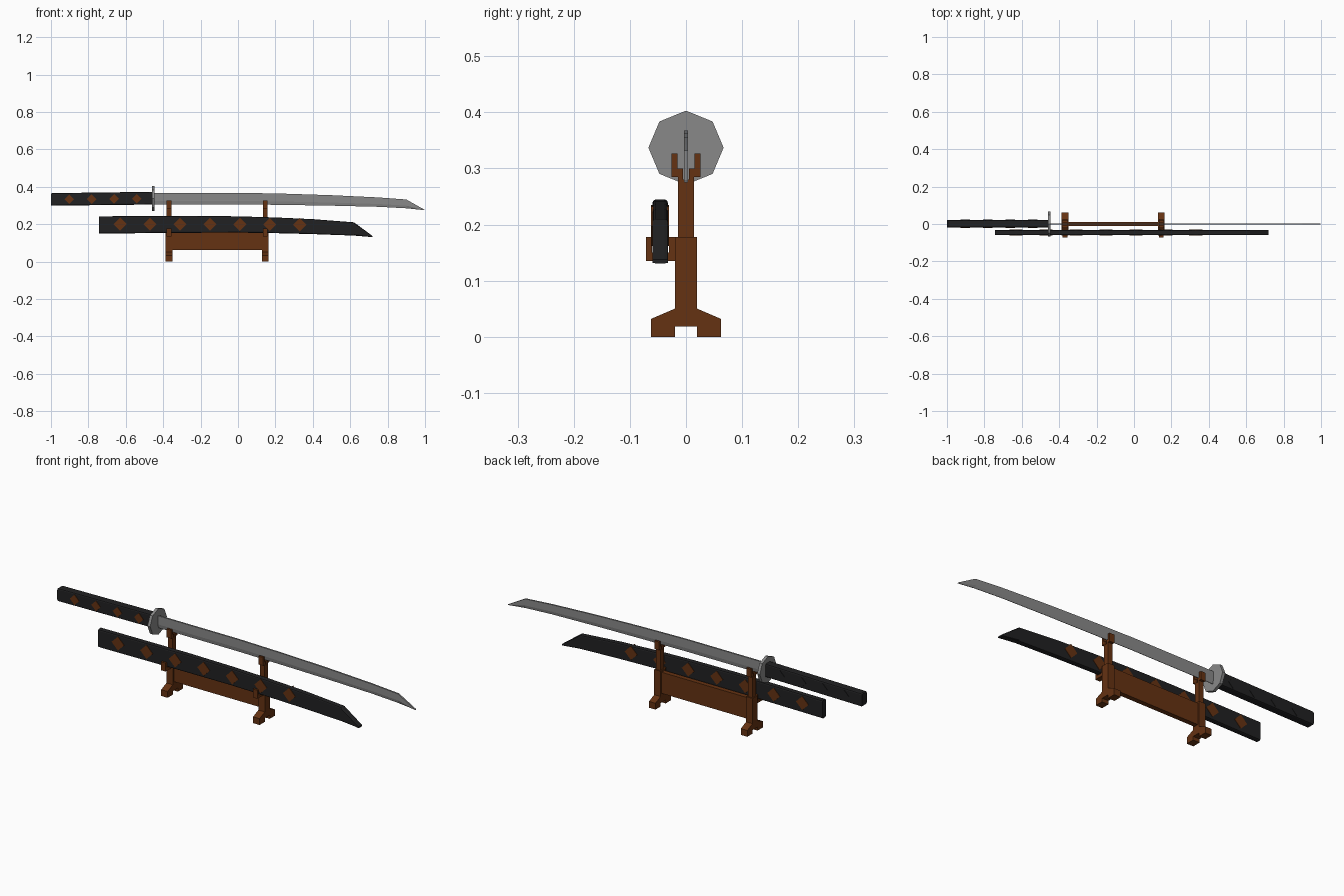
import bpy, bmesh, math

cube = bpy.data.objects.get("Cube")
if cube:
    bpy.data.objects.remove(cube, do_unlink=True)


def material(name, rgb, metallic=0.0):
    m = bpy.data.materials.new(name)
    m.use_nodes = True
    m.diffuse_color = (*rgb, 1)
    node = next(n for n in m.node_tree.nodes if n.type == 'BSDF_PRINCIPLED')
    node.inputs["Base Color"].default_value = (*rgb, 1)
    node.inputs["Roughness"].default_value = 0.6
    return m


wood = material("brown wood", (0.13, 0.032, 0.006))
black = material("black lacquer", (0.015, 0.015, 0.016))
steel = material("grey steel", (0.25, 0.25, 0.25))


def skin(name, rings, mat):
    """Join equal rings of points into a closed solid."""
    bm = bmesh.new()
    loops = [[bm.verts.new(p) for p in ring] for ring in rings]
    n = len(loops[0])
    for a, b in zip(loops, loops[1:]):
        for i in range(n):
            j = (i + 1) % n
            bm.faces.new((a[i], a[j], b[j], b[i]))
    bm.faces.new(loops[0])
    bm.faces.new(loops[-1])
    bmesh.ops.recalc_face_normals(bm, faces=bm.faces)
    mesh = bpy.data.meshes.new(name)
    bm.to_mesh(mesh)
    bm.free()
    mesh.materials.append(mat)
    obj = bpy.data.objects.new(name, mesh)
    bpy.context.collection.objects.link(obj)
    return obj


def prism_x(name, outline, x, width, mat):
    """Extrude a (y, z) outline along x, centred on x."""
    return skin(name, [[(x + s * width / 2, y, z) for y, z in outline] for s in (-1, 1)], mat)


def loft(name, stations, section, y0, mat):
    """Sweep a section through (x, top, bottom) stations; section is (y, height 0-1)."""
    return skin(name, [[(x, y0 + y, bot + t * (top - bot)) for y, t in section]
                       for x, top, bot in stations], mat)


def rounded(half, cut_y, cut_t):
    """Box section with softened corners."""
    quarter = [(half, 0.5 - cut_t), (half - cut_y * 0.3, 0.5 - cut_t * 0.3), (half - cut_y, 0.5)]
    right = [(y, 0.5 - t) for y, t in reversed(quarter)] + [(y, 0.5 + t) for y, t in quarter]
    for k in range(3):
        y, t = quarter[k]
        right[2 - k], right[3 + k] = (y, 0.5 - t), (y, 0.5 + t)
    return right + [(-y, t) for y, t in reversed(right)]


def mirrored(half):
    return half + [(-y, z) for y, z in reversed(half) if y > 0]


def diamond(name, x, z, size, y, mat):
    """Thin diamond plate facing front and back."""
    corners = [(x + size * math.cos(k * math.pi / 2), z + size * math.sin(k * math.pi / 2))
               for k in range(4)]
    skin(name, [[(px, y + d, pz) for px, pz in corners] for d in (-0.002, 0.002)], mat)


# Sword blade, with a flat spine and a fine cutting edge
blade_section = [(0.001, 0), (0.004, 0.3), (0.004, 1), (-0.004, 1), (-0.004, 0.3), (-0.001, 0)]
loft("blade", [(-0.46, 0.368, 0.306), (0, 0.368, 0.306), (0.25, 0.363, 0.303),
               (0.5, 0.355, 0.299), (0.75, 0.343, 0.293), (0.9, 0.332, 0.285),
               (0.996, 0.278, 0.275)], blade_section, 0, steel)

# Eight-sided guard
prism_x("guard", [(0.067 * math.sin(k * math.pi / 4), 0.337 + 0.066 * math.cos(k * math.pi / 4))
                  for k in range(8)], -0.453, 0.015, steel)

# Handle and its diamonds
loft("handle", [(-1, 0.362, 0.302), (-0.995, 0.366, 0.299), (-0.459, 0.373, 0.305)],
     rounded(0.02, 0.006, 0.1), 0.001, black)
for k in range(4):
    x = -0.902 + k * 0.12
    diamond("handle_diamond_front", x, 0.333 + k * 0.001, 0.026, -0.019, wood)
    diamond("handle_diamond_back", x, 0.333 + k * 0.001, 0.026, 0.021, black)

# Scabbard and its diamonds
loft("scabbard", [(-0.742, 0.242, 0.15), (-0.25, 0.245, 0.154), (0, 0.242, 0.155),
                  (0.2, 0.236, 0.152), (0.4, 0.227, 0.147), (0.62, 0.21, 0.139),
                  (0.718, 0.138, 0.131)], rounded(0.014, 0.006, 0.08), -0.046, black)
for k in range(7):
    for y in (-0.06, -0.032):
        diamond("scabbard_diamond", -0.63 + k * 0.16, 0.2 - 0.001 * max(k - 3, 0), 0.035, y, wood)

# Stand: two posts with feet, forks and front hooks
foot = mirrored([(0, 0.018), (0.02, 0.018), (0.02, 0), (0.062, 0), (0.062, 0.032),
                 (0.02, 0.05), (0.02, 0.178), (0, 0.178)])
fork = mirrored([(0, 0.17), (0.014, 0.17), (0.014, 0.285), (0.026, 0.285), (0.026, 0.327),
                 (0.015, 0.327), (0.015, 0.3), (0.005, 0.3), (0.005, 0.28), (0, 0.28)])
hook = [(-0.018, 0.135), (-0.071, 0.135), (-0.071, 0.178), (-0.061, 0.178),
        (-0.061, 0.15), (-0.03, 0.15), (-0.03, 0.178), (-0.018, 0.178)]
for side, x in (("right", -0.369), ("left", 0.146)):
    prism_x(side + "_post", foot, x, 0.036, wood)
    prism_x(side + "_fork", fork, x, 0.026, wood)
    prism_x(side + "_hook", hook, x, 0.026, wood)

# Board joining the posts
prism_x("cross_board", [(-0.012, 0.063), (0.012, 0.063), (0.012, 0.17), (-0.012, 0.17)],
        -0.112, 0.5, wood)
